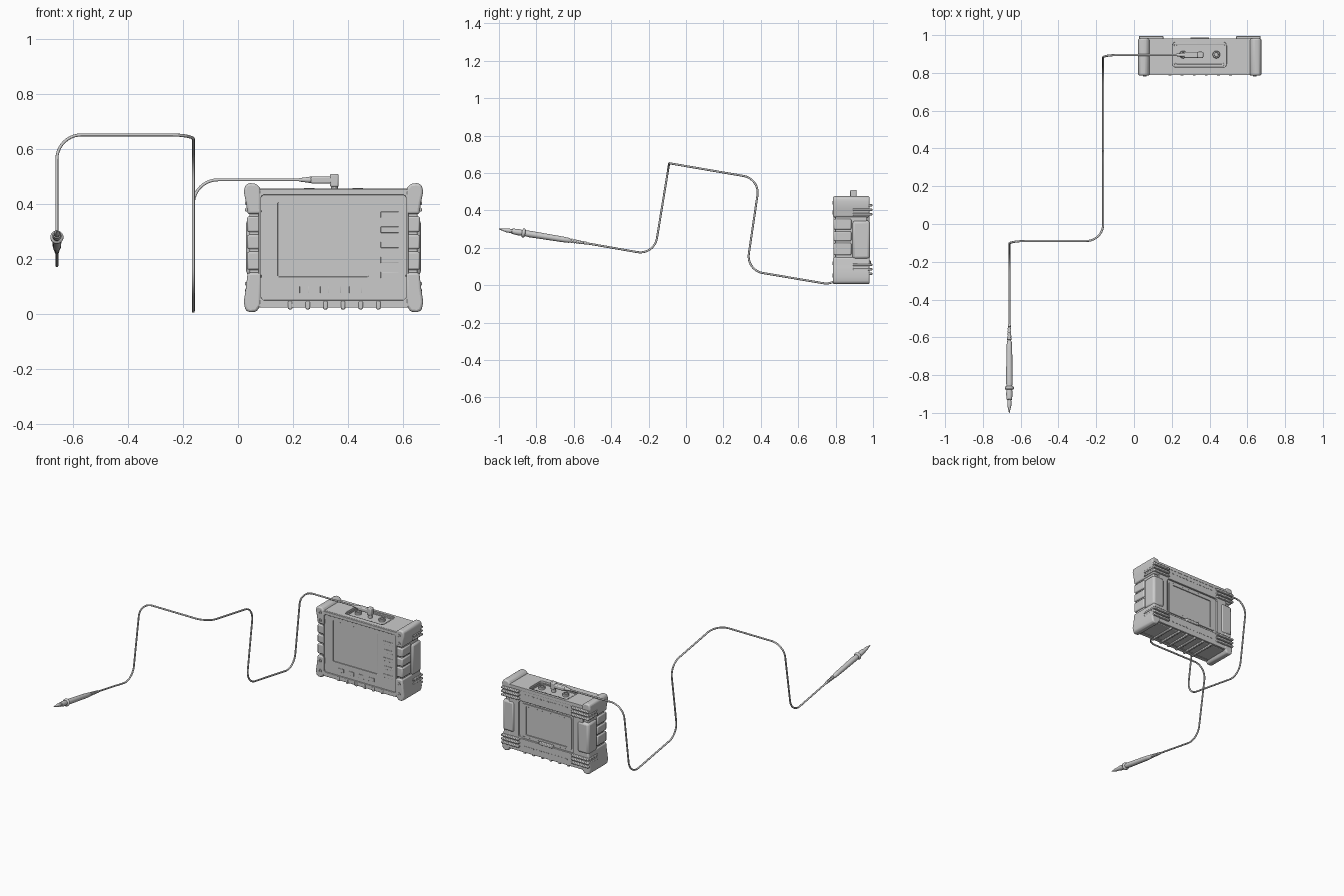
import bpy, bmesh, math
from mathutils import Vector

if "Cube" in bpy.data.objects:
    bpy.data.objects.remove(bpy.data.objects["Cube"])

CX = 0.348  # centre of the instrument in x


def finish(name, bm, bevel=0.0, segs=2, angle=35):
    bmesh.ops.recalc_face_normals(bm, faces=bm.faces)
    me = bpy.data.meshes.new(name)
    bm.to_mesh(me)
    bm.free()
    ob = bpy.data.objects.new(name, me)
    bpy.context.collection.objects.link(ob)
    if bevel:
        m = ob.modifiers.new("bevel", 'BEVEL')
        m.width, m.segments, m.limit_method = bevel, segs, 'ANGLE'
    bpy.ops.object.select_all(action='DESELECT')
    ob.select_set(True)
    bpy.context.view_layer.objects.active = ob
    bpy.ops.object.shade_smooth_by_angle(angle=math.radians(angle))
    return ob


def box(name, x, y, z, bevel=0.004, mirror=False):
    bm = bmesh.new()
    spans = [x] + ([(2 * CX - x[1], 2 * CX - x[0])] if mirror else [])
    for sx in spans:
        vs = bmesh.ops.create_cube(bm, size=1)['verts']
        for v in vs:
            v.co = Vector([(a + b) / 2 + c * (b - a) for c, (a, b) in zip(v.co, (sx, y, z))])
    return finish(name, bm, bevel)


def round_rect(r, rad, n=5):
    (u0, u1), (v0, v1) = r
    pts = []
    for k, (u, v) in enumerate([(u1 - rad, v1 - rad), (u0 + rad, v1 - rad), (u0 + rad, v0 + rad), (u1 - rad, v0 + rad)]):
        for i in range(n):
            a = math.pi / 2 * (k + i / (n - 1))
            pts.append((u + rad * math.cos(a), v + rad * math.sin(a)))
    return pts


def ring(name, outer, ro, inner, ri, d0, d1, axis, bevel=0.002):
    """Rounded cover plate with a rounded opening, spanning d0..d1 along axis."""
    bm = bmesh.new()
    loops = []
    for rect, rad, d in ((outer, ro, d0), (outer, ro, d1), (inner, ri, d1), (inner, ri, d0)):
        loops.append([bm.verts.new((u, d, v) if axis == 'y' else (u, v, d)) for u, v in round_rect(rect, rad)])
    n = len(loops[0])
    for a, b in zip(loops, loops[1:] + loops[:1]):
        for i in range(n):
            bm.faces.new((a[i], a[(i + 1) % n], b[(i + 1) % n], b[i]))
    return finish(name, bm, bevel)


def lathe(name, profile, origin, direction, n=20):
    bm = bmesh.new()
    q = Vector((0, 0, 1)).rotation_difference(Vector(direction))
    rows = [[bm.verts.new(Vector(origin) + q @ Vector((r * math.cos(2 * math.pi * i / n), r * math.sin(2 * math.pi * i / n), t)))
             for i in range(n)] for t, r in profile]
    for a, b in zip(rows, rows[1:]):
        for i in range(n):
            bm.faces.new((a[i], a[(i + 1) % n], b[(i + 1) % n], b[i]))
    bm.faces.new(rows[0])
    bm.faces.new(rows[-1])
    return finish(name, bm)


def prism(name, pts, y0, y1, bevel):
    bm = bmesh.new()
    f = bm.faces.new([bm.verts.new((x, y0, z)) for x, z in pts])
    ex = bmesh.ops.extrude_face_region(bm, geom=[f])['geom']
    for v in ex:
        if isinstance(v, bmesh.types.BMVert):
            v.co.y = y1
    return finish(name, bm, bevel, 3)


# Instrument housing
box("housing_core", (0.042, 2 * CX - 0.042), (0.800, 0.968), (0.025, 0.443), 0.006)
ring("front_bezel", ((0.075, 0.621), (0.022, 0.455)), 0.008, ((0.084, 0.612), (0.05, 0.433)), 0.012, 0.815, 0.788, 'y')
ring("front_panel", ((0.082, 0.614), (0.048, 0.435)), 0.01, ((0.145, 0.475), (0.135, 0.405)), 0.004, 0.805, 0.795, 'y', 0.001)
ring("top_cover", ((0.075, 0.621), (0.797, 0.982)), 0.006, ((0.204, 0.49), (0.83, 0.963)), 0.018, 0.435, 0.456, 'z')
ring("top_socket_rim", ((0.212, 0.482), (0.838, 0.955)), 0.014, ((0.22, 0.474), (0.846, 0.947)), 0.01, 0.44, 0.448, 'z', 0.001)
ring("back_cover", ((0.075, 0.621), (0.028, 0.452)), 0.01, ((0.145, 0.551), (0.115, 0.365)), 0.02, 0.95, 0.98, 'y')
ring("back_label_frame", ((0.165, 0.531), (0.13, 0.35)), 0.012, ((0.195, 0.501), (0.145, 0.335)), 0.006, 0.96, 0.974, 'y', 0.001)
box("kickstand", (CX - 0.05, CX + 0.05), (0.965, 0.988), (0.112, 0.132), 0.004)

# Front keys beside and below the screen
for i in range(5):
    box(f"side_key_{i}", (0.52, 0.585), (0.793, 0.80), (0.35 - i * 0.055, 0.372 - i * 0.055), 0.001)
for i in range(4):
    box(f"lower_key_{i}", (0.18 + i * 0.075, 0.225 + i * 0.075), (0.793, 0.80), (0.075, 0.1), 0.001)

# Flared corner bumpers with screws
shape = [(0.0, 0.03), (0.006, 0.006), (0.022, 0.0), (0.046, 0.002), (0.062, 0.02), (0.064, 0.113), (0.014, 0.113), (0.008, 0.07)]
for side, sx in (("left", 1), ("right", -1)):
    X = lambda u: CX + sx * (0.021 + u - CX)
    for end, Z in (("upper", lambda d: 0.476 - d), ("lower", lambda d: 0.005 + d * 1.28)):
        prism(f"{side}_{end}_bumper", [(X(u), Z(d)) for u, d in shape], 0.786, 0.982, 0.009)
        for i, d in enumerate((0.036, 0.088)):
            lathe(f"{side}_{end}_screw_{i}", [(0, 0.010), (0.008, 0.010), (0.008, 0.006), (0.005, 0.006)],
                  (X(0.036), 0.79, Z(d)), (0, -1, 0), 16)

# Side grips: three front blocks and one rounded rear block
for i, (z0, z1) in enumerate(((0.297, 0.355), (0.235, 0.288), (0.160, 0.226))):
    box(f"side_grips_{i}", (0.033, 0.084), (0.789, 0.884), (z0, z1), 0.007, True)
box("rear_side_grips", (0.030, 0.115), (0.89, 0.985), (0.14, 0.345), 0.014, True)

# Wrap-around ridges on the rear corners
for i, z in enumerate((0.372, 0.396, 0.42, 0.054, 0.078, 0.102)):
    box(f"rear_corner_ridges_{i}", (0.026, 0.155), (0.892, 0.996), (z, z + 0.014), 0.004, True)

# Vent slots on the back
for i in range(12):
    x = 0.19 + i * 0.0275
    for row, z in (("upper", 0.41), ("lower", 0.065)):
        box(f"{row}_vent_{i}", (x, x + 0.016), (0.975, 0.982), (z, z + 0.006), 0)

# Ribs along the bottom edge
for i in range(6):
    x = 0.19 + i * 0.0643
    box(f"bottom_rib_{i}", (x - 0.008, x + 0.008), (0.785, 0.975), (0.016, 0.046), 0.004)

# Top sockets
for i, x in enumerate((0.26, 0.436)):
    lathe(f"top_socket_{i}", [(0, 0.02), (0.016, 0.02), (0.019, 0.017), (0.019, 0.011), (0.004, 0.010)], (x, 0.897, 0.44), (0, 0, 1), 24)

# Right-angle plug
PY = 0.895
box("plug_body", (0.265, 0.366), (PY - 0.016, PY + 0.016), (0.474, 0.500), 0.006)
box("plug_head", (0.335, 0.367), (PY - 0.017, PY + 0.017), (0.462, 0.510), 0.006)
lathe("plug_pin", [(0, 0.013), (0.03, 0.013)], (0.351, PY, 0.44), (0, 0, 1))
lathe("plug_strain_relief", [(0, 0.006), (0.015, 0.008), (0.045, 0.012), (0.05, 0.012)], (0.222, PY, 0.488), (1, 0, 0))

# Cable: straight runs joined by rounded corners
path = [Vector(p) for p in ((0.25, PY, 0.488), (-0.163, PY, 0.488), (-0.163, 0.825, -0.005), (-0.163, 0.323, 0.08),
                            (-0.163, 0.395, 0.569), (-0.163, -0.09, 0.652), (-0.66, -0.09, 0.652),
                            (-0.66, -0.17, 0.161), (-0.66, -0.56, 0.229))]
R, N = 0.09, 10
pts = [path[0]]
for a, b, c in zip(path, path[1:], path[2:]):
    d1, d2 = (a - b).normalized(), (c - b).normalized()
    half = d1.angle(d2) / 2
    t = R / math.tan(half)
    centre = b + (d1 + d2).normalized() * (R / math.sin(half))
    s, e = b + d1 * t - centre, b + d2 * t - centre
    for i in range(N + 1):
        pts.append(centre + s.slerp(e, i / N).normalized() * R if 0 < i < N else centre + (s if i == 0 else e))
pts.append(path[-1])
cu = bpy.data.curves.new("cable", 'CURVE')
cu.dimensions = '3D'
cu.bevel_depth, cu.bevel_resolution, cu.use_fill_caps = 0.0055, 3, True
sp = cu.splines.new('POLY')
sp.points.add(len(pts) - 1)
for p, co in zip(sp.points, pts):
    p.co = (*co, 1)
cable = bpy.data.objects.new("cable", cu)
bpy.context.collection.objects.link(cable)
bpy.ops.object.select_all(action='DESELECT')
cable.select_set(True)
bpy.context.view_layer.objects.active = cable
bpy.ops.object.convert(target='MESH')

# Hand probe with ribbed strain relief, finger guard and tip
start = Vector((-0.66, -0.53, 0.224))
axis = (Vector((-0.66, -1.0, 0.300)) - start).normalized()
prof = [(0, 0.006)]
for i in range(6):
    t, r = 0.006 + i * 0.014, 0.008 + i * 0.0007
    prof += [(t, r), (t + 0.009, r), (t + 0.0095, r - 0.002), (t + 0.0135, r - 0.002)]
prof += [(0.095, 0.013), (0.13, 0.015), (0.24, 0.0165), (0.31, 0.0175), (0.333, 0.015), (0.336, 0.022), (0.339, 0.024),
         (0.346, 0.024), (0.349, 0.022), (0.352, 0.015), (0.375, 0.017), (0.405, 0.014), (0.407, 0.010),
         (0.42, 0.011), (0.435, 0.011), (0.46, 0.005), (0.476, 0.002)]
lathe("probe", prof, start, axis, 24)
